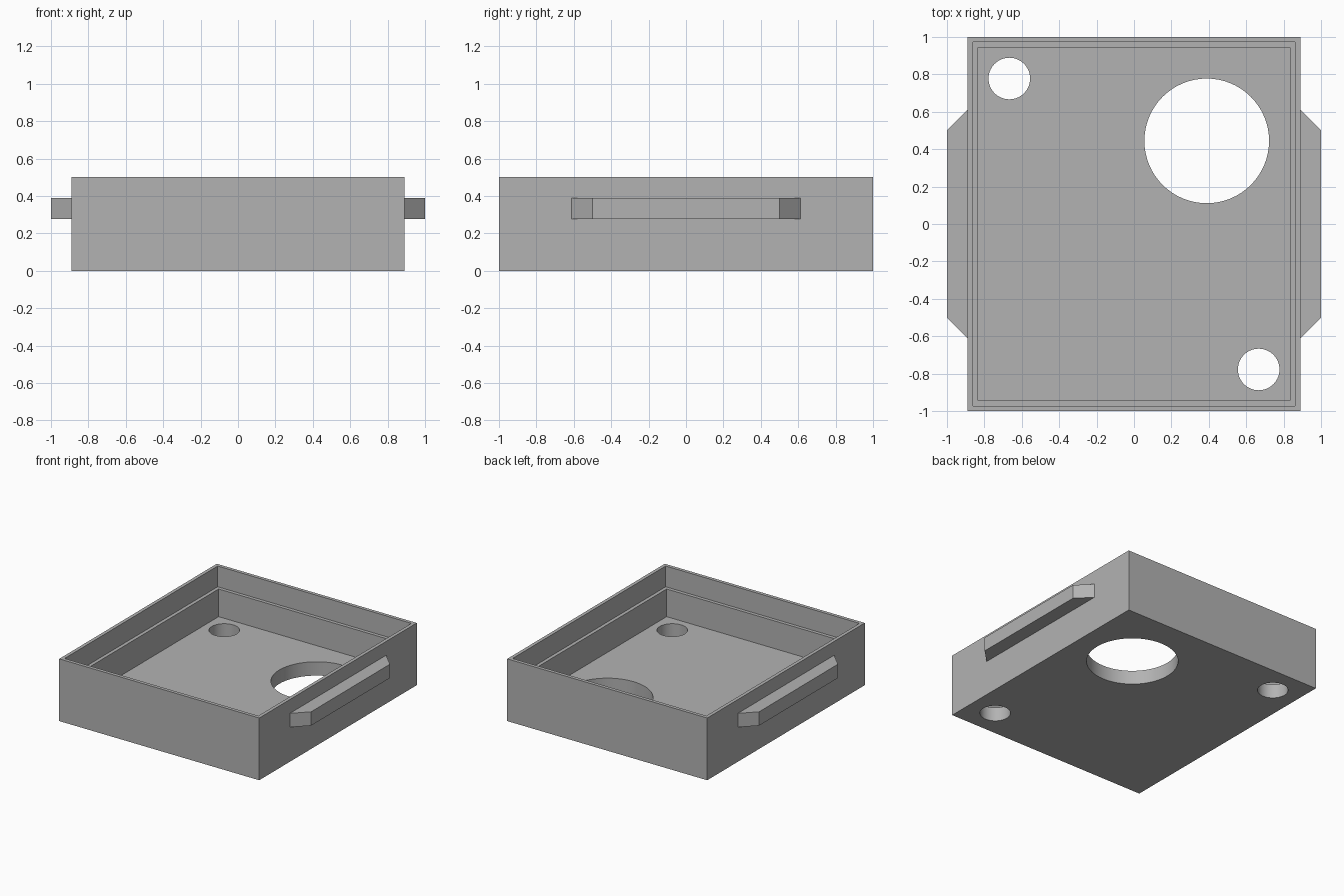
import bpy
import bmesh
import math

cube = bpy.data.objects.get("Cube")
if cube:
    bpy.data.objects.remove(cube, do_unlink=True)

U = 1 / 9                      # design module
HALF_X, HALF_Y, HEIGHT = 8 * U, 9 * U, 4.5 * U

grey = bpy.data.materials.new("plain_grey")
grey.use_nodes = True
colour = (0.45, 0.45, 0.45, 1)
grey.diffuse_color = colour
grey.node_tree.nodes["Principled BSDF"].inputs["Base Color"].default_value = colour


def prism(name, outline, z0, z1):
    """Extrude a counter-clockwise xy outline from z0 to z1."""
    bm = bmesh.new()
    face = bm.faces.new([bm.verts.new((x, y, z0)) for x, y in outline])
    top = bmesh.ops.extrude_face_region(bm, geom=[face])["geom"]
    verts = [v for v in top if isinstance(v, bmesh.types.BMVert)]
    bmesh.ops.translate(bm, verts=verts, vec=(0, 0, z1 - z0))
    bmesh.ops.recalc_face_normals(bm, faces=bm.faces)
    mesh = bpy.data.meshes.new(name)
    bm.to_mesh(mesh)
    bm.free()
    mesh.materials.append(grey)
    obj = bpy.data.objects.new(name, mesh)
    bpy.context.collection.objects.link(obj)
    return obj


def rectangle(inset):
    x, y = HALF_X - inset, HALF_Y - inset
    return [(-x, -y), (x, -y), (x, y), (-x, y)]


def circle(cx, cy, r, n=64):
    angles = [math.tau * i / n for i in range(n)]
    return [(cx + r * math.cos(a), cy + r * math.sin(a)) for a in angles]


def cut(target, cutter):
    cutter.hide_render = True
    mod = target.modifiers.new("cut", "BOOLEAN")
    mod.operation = "DIFFERENCE"
    mod.solver = "EXACT"
    mod.object = cutter
    bpy.context.view_layer.objects.active = target
    bpy.ops.object.modifier_apply(modifier=mod.name)
    bpy.data.objects.remove(cutter, do_unlink=True)


# Open tray with a stepped rim
tray = prism("tray", rectangle(0), 0, HEIGHT)
cut(tray, prism("rim_cutter", rectangle(U / 4), 3 * U, HEIGHT + U))
cut(tray, prism("cavity_cutter", rectangle(U / 2), U, HEIGHT + U))

# Round holes through the floor
for cx, cy, r in [(3.5, 4, 3), (-6, 7, 1), (6, -7, 1)]:
    cut(tray, prism("hole_cutter", circle(cx * U, cy * U, r * U), -U, 2 * U))

bpy.ops.object.select_all(action="DESELECT")
tray.select_set(True)
bpy.context.view_layer.objects.active = tray
bpy.ops.object.shade_smooth_by_angle(angle=math.radians(30))

# Side grips with bevelled ends
for name, side in (("left_grip", 1), ("right_grip", -1)):
    outline = [(HALF_X, -5.5 * U), (9 * U, -4.5 * U),
               (9 * U, 4.5 * U), (HALF_X, 5.5 * U)]
    prism(name, [(side * x, y) for x, y in outline], 2.5 * U, 3.5 * U)
